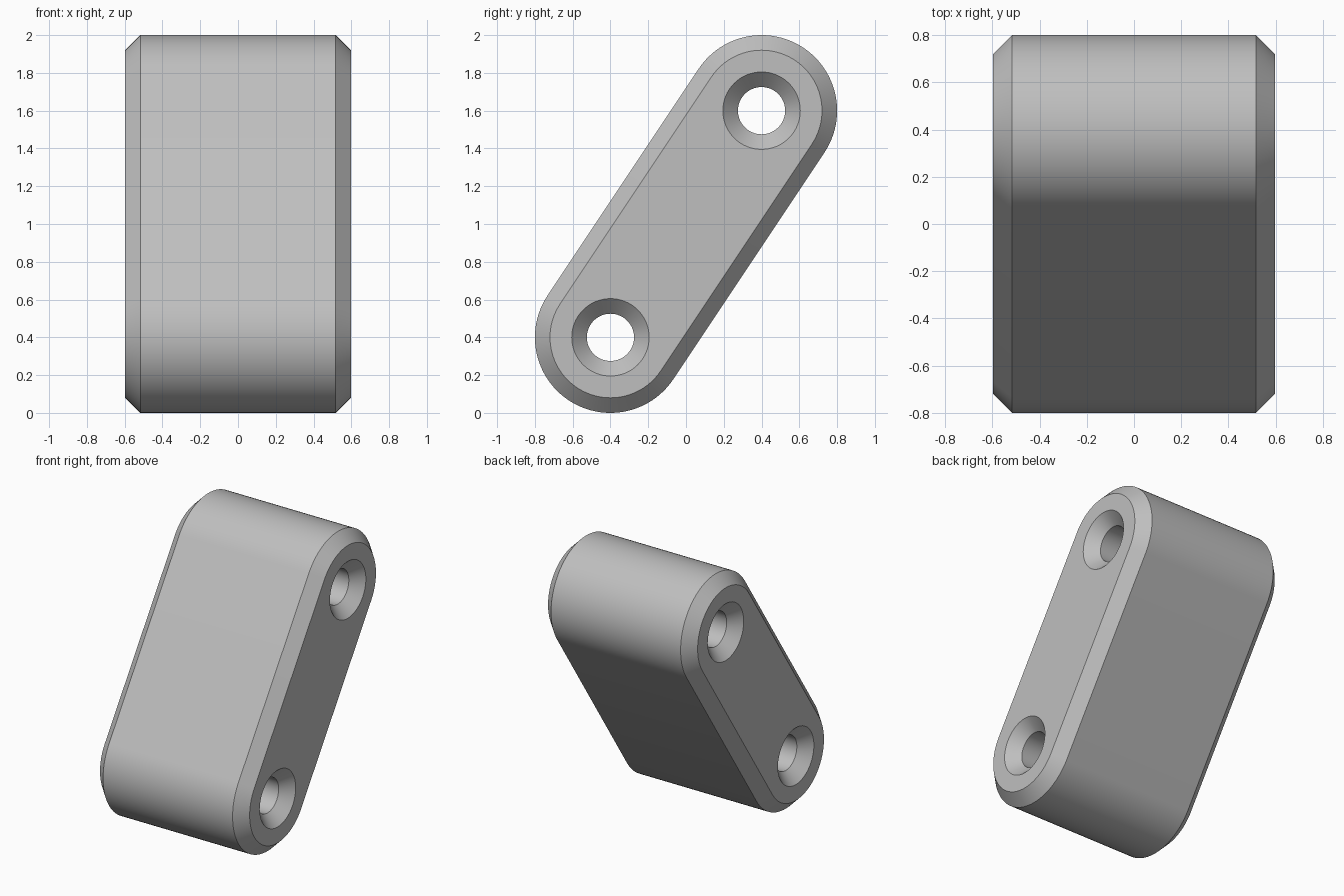
import bpy, bmesh, math

if "Cube" in bpy.data.objects:
    bpy.data.objects.remove(bpy.data.objects["Cube"])

HALF = 0.597            # half width along x
R, CHAMFER = 0.4, 0.08  # end radius and edge chamfer
HOLE, SINK = 0.125, 0.205
ENDS = [(0.4, 1.6), (-0.4, 0.4)]   # (y, z) centres of the rounded ends
TILT = math.atan2(1.2, 0.8)
STEPS = 48

metal = bpy.data.materials.new("light grey")
metal.diffuse_color = (0.52, 0.52, 0.52, 1)
metal.use_nodes = True
metal.node_tree.nodes["Principled BSDF"].inputs["Base Color"].default_value = metal.diffuse_color


def loft(name, rings):
    """Skin a list of closed rings and cap both ends."""
    bm = bmesh.new()
    loops = [[bm.verts.new(p) for p in ring] for ring in rings]
    n = len(loops[0])
    for a, b in zip(loops, loops[1:]):
        for i in range(n):
            j = (i + 1) % n
            bm.faces.new((a[i], a[j], b[j], b[i]))
    bm.faces.new(loops[0][::-1])
    bm.faces.new(loops[-1])
    bmesh.ops.recalc_face_normals(bm, faces=bm.faces)
    mesh = bpy.data.meshes.new(name)
    bm.to_mesh(mesh)
    bm.free()
    obj = bpy.data.objects.new(name, mesh)
    bpy.context.collection.objects.link(obj)
    mesh.materials.append(metal)
    return obj


def capsule(x, r):
    """Slanted slot outline in the y-z plane."""
    pts = []
    for k, (cy, cz) in enumerate(ENDS):
        for i in range(STEPS + 1):
            t = TILT - math.pi / 2 + math.pi * (k + i / STEPS)
            pts.append((x, cy + r * math.cos(t), cz + r * math.sin(t)))
    return pts


def circle(x, r, cy, cz):
    n = 64
    return [(x, cy + r * math.cos(2 * math.pi * i / n),
             cz + r * math.sin(2 * math.pi * i / n)) for i in range(n)]


# Link body with chamfered rims
body = loft("link_body", [capsule(-HALF, R - CHAMFER), capsule(-HALF + CHAMFER, R),
                          capsule(HALF - CHAMFER, R), capsule(HALF, R - CHAMFER)])

# Countersunk through holes
over = 0.04
depth = HALF - (SINK - HOLE)
cutters = []
for cy, cz in ENDS:
    profile = [(-HALF - over, SINK + over), (-depth, HOLE),
               (depth, HOLE), (HALF + over, SINK + over)]
    cutter = loft("hole_cutter", [circle(x, r, cy, cz) for x, r in profile])
    cutter.hide_render = True
    cutters.append(cutter)
    mod = body.modifiers.new("hole", 'BOOLEAN')
    mod.operation = 'DIFFERENCE'
    mod.solver = 'EXACT'
    mod.object = cutter

bpy.ops.object.select_all(action='DESELECT')
bpy.context.view_layer.objects.active = body
body.select_set(True)
for mod in list(body.modifiers):
    bpy.ops.object.modifier_apply(modifier=mod.name)
for cutter in cutters:
    bpy.data.objects.remove(cutter)
bpy.ops.object.shade_smooth_by_angle(angle=math.radians(30))
